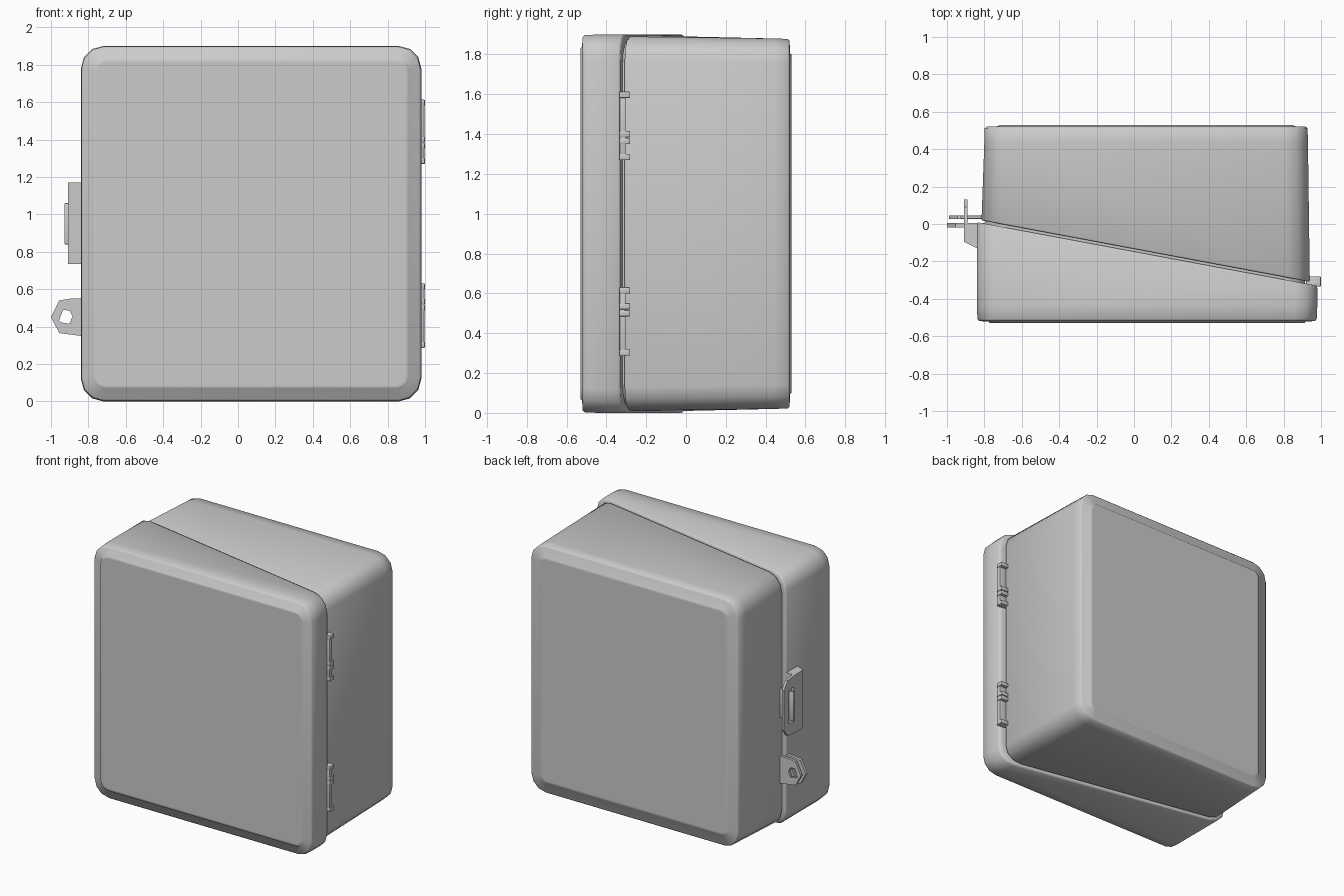
import bpy, bmesh, math
from mathutils import Vector

if "Cube" in bpy.data.objects:
    bpy.data.objects.remove(bpy.data.objects["Cube"])


def finish(name, bm, angle=30):
    bmesh.ops.recalc_face_normals(bm, faces=bm.faces)
    mesh = bpy.data.meshes.new(name)
    bm.to_mesh(mesh)
    bm.free()
    ob = bpy.data.objects.new(name, mesh)
    bpy.context.collection.objects.link(ob)
    bpy.ops.object.select_all(action='DESELECT')
    ob.select_set(True)
    bpy.context.view_layer.objects.active = ob
    bpy.ops.object.shade_smooth_by_angle(angle=math.radians(angle))
    return ob


def seam(x):
    # slanted split line between lid and base, seen from above
    return 0.01 - 0.187 * (x + 0.84)


def outline(x0, x1, z0, z1, inset, r=0.12, n=3):
    x0, x1, z0, z1 = x0 + inset, x1 - inset, z0 + inset, z1 - inset
    pts = []
    corners = [(x1 - r, z1 - r), (x0 + r, z1 - r), (x0 + r, z0 + r), (x1 - r, z0 + r)]
    for q, (cx, cz) in enumerate(corners):
        for i in range(n + 1):
            a = math.pi / 2 * (q + i / n)
            pts.append((cx + r * math.cos(a), cz + r * math.sin(a)))
    return pts


def loft(name, rings, angle):
    # each ring: (outline points, y as a number or as an offset function of x)
    bm = bmesh.new()
    loops = []
    for pts, y in rings:
        loops.append([bm.verts.new((x, y(x) if callable(y) else y, z)) for x, z in pts])
    for a, b in zip(loops, loops[1:]):
        for i in range(len(a)):
            j = (i + 1) % len(a)
            bm.faces.new((a[i], a[j], b[j], b[i]))
    bm.faces.new(loops[0])
    bm.faces.new(loops[-1])
    return finish(name, bm, angle)


def box(name, x0, x1, y0, y1, z0, z1, bevel=0.0):
    bm = bmesh.new()
    bmesh.ops.create_cube(bm, size=1)
    for v in bm.verts:
        v.co = Vector(((x0 + x1) / 2 + v.co.x * (x1 - x0),
                       (y0 + y1) / 2 + v.co.y * (y1 - y0),
                       (z0 + z1) / 2 + v.co.z * (z1 - z0)))
    if bevel:
        bmesh.ops.bevel(bm, geom=bm.edges[:], offset=bevel, segments=2,
                        profile=0.5, affect='EDGES')
    return finish(name, bm)


def frame(name, outer, inner, to3d, t0, t1):
    # plate with a hole: outer and inner have the same number of points
    bm = bmesh.new()
    rows = [[bm.verts.new(to3d(u, v, t)) for u, v in ring]
            for ring, t in ((outer, t0), (outer, t1), (inner, t1), (inner, t0))]
    n = len(outer)
    for k in range(4):
        a, b = rows[k], rows[(k + 1) % 4]
        for i in range(n):
            j = (i + 1) % n
            bm.faces.new((a[i], a[j], b[j], b[i]))
    return finish(name, bm)


# Lid: slanted rear edge, soft front rim, slightly raised front panel
lid = lambda i, r=0.12: outline(-0.84, 0.98, 0.0, 1.9, i, r)
loft("lid", [
    (lid(0.03), seam),
    (lid(0.006), seam),
    (lid(0.0), lambda x: seam(x) - 0.012),
    (lid(0.0), -0.44),
    (lid(0.003), -0.508),
    (lid(0.012, 0.11), -0.519),
    (lid(0.064, 0.06), -0.522),
    (lid(0.068, 0.06), -0.53),
    (lid(0.085, 0.05), -0.53),
], 85)

# Seal recessed in the seam
seal = outline(-0.82, 0.94, 0.01, 1.89, 0.025)
loft("seal", [(seal, lambda x: seam(x) - 0.03), (seal, lambda x: seam(x) + 0.04)], 40)

# Base: slight draft towards the rear, raised rear panel
base = lambda i, r=0.12: outline(-0.80, 0.93, 0.02, 1.88, i, r)
mouth = lambda i: outline(-0.815, 0.94, 0.01, 1.89, i)
loft("base", [
    (mouth(0.03), lambda x: seam(x) + 0.014),
    (mouth(0.004), lambda x: seam(x) + 0.014),
    (mouth(0.0), lambda x: seam(x) + 0.022),
    (base(0.0), 0.44),
    (base(0.002), 0.512),
    (base(0.012, 0.11), 0.52),
    (base(0.075, 0.05), 0.523),
    (base(0.08, 0.05), 0.53),
    (base(0.1, 0.04), 0.53),
], 85)

# Two hinges on the right side, mirrored about mid height
for label, flip in (("upper", False), ("lower", True)):
    def zr(a, b):
        return (1.9 - b, 1.9 - a) if flip else (a, b)
    box(label + "_hinge_bar", 0.92, 0.996, -0.333, -0.303, *zr(1.27, 1.615), 0.006)
    for i, z in enumerate((1.285, 1.365, 1.4, 1.597)):
        box(f"{label}_hinge_knuckle_{i + 1}", 0.92, 1.0, -0.335, -0.28,
            *zr(z - 0.016, z + 0.016), 0.006)

# Latch: wedge-shaped root on the lid
bm = bmesh.new()
profile = [(-0.82, -0.135), (-0.85, -0.125), (-0.908, -0.095), (-0.908, 0.005), (-0.82, 0.005)]
face = bm.faces.new([bm.verts.new((x, y, 0.735)) for x, y in profile])
ext = bmesh.ops.extrude_face_region(bm, geom=[face])
bmesh.ops.translate(bm, vec=(0, 0, 0.435),
                    verts=[v for v in ext["geom"] if isinstance(v, bmesh.types.BMVert)])
finish("latch_root", bm)

# Latch strap with slot, and the catch that passes through it
frame("latch_strap",
      [(0.0, 0.735), (0.09, 0.745), (0.13, 0.80), (0.13, 1.105), (0.09, 1.16), (0.0, 1.17)],
      [(0.015, 0.82), (0.05, 0.82), (0.07, 0.83), (0.07, 1.075), (0.05, 1.085), (0.015, 1.085)],
      lambda u, v, t: (t, u, v), -0.908, -0.89)
box("latch_catch", -0.928, -0.80, 0.028, 0.045, 0.84, 1.06, 0.004)

# Padlock ears on lid and base
hole = [(-0.90, 0.415), (-0.885, 0.455), (-0.90, 0.485), (-0.935, 0.49),
        (-0.958, 0.43), (-0.935, 0.42)]
for name, tip, y0, y1 in (("lid_lock_ear", 0.0, -0.018, 0.005), ("base_lock_ear", 0.012, 0.026, 0.045)):
    ear = [(-0.80, 0.345), (-0.80, 0.553), (-0.89, 0.55), (-0.955 + tip, 0.54),
           (-1.0 + tip, 0.45), (-0.955 + tip, 0.365)]
    order = [hole[0], hole[1], hole[2], hole[3], hole[4], hole[5]]
    frame(name, ear, order, lambda u, v, t: (u, t, v), y0, y1)
